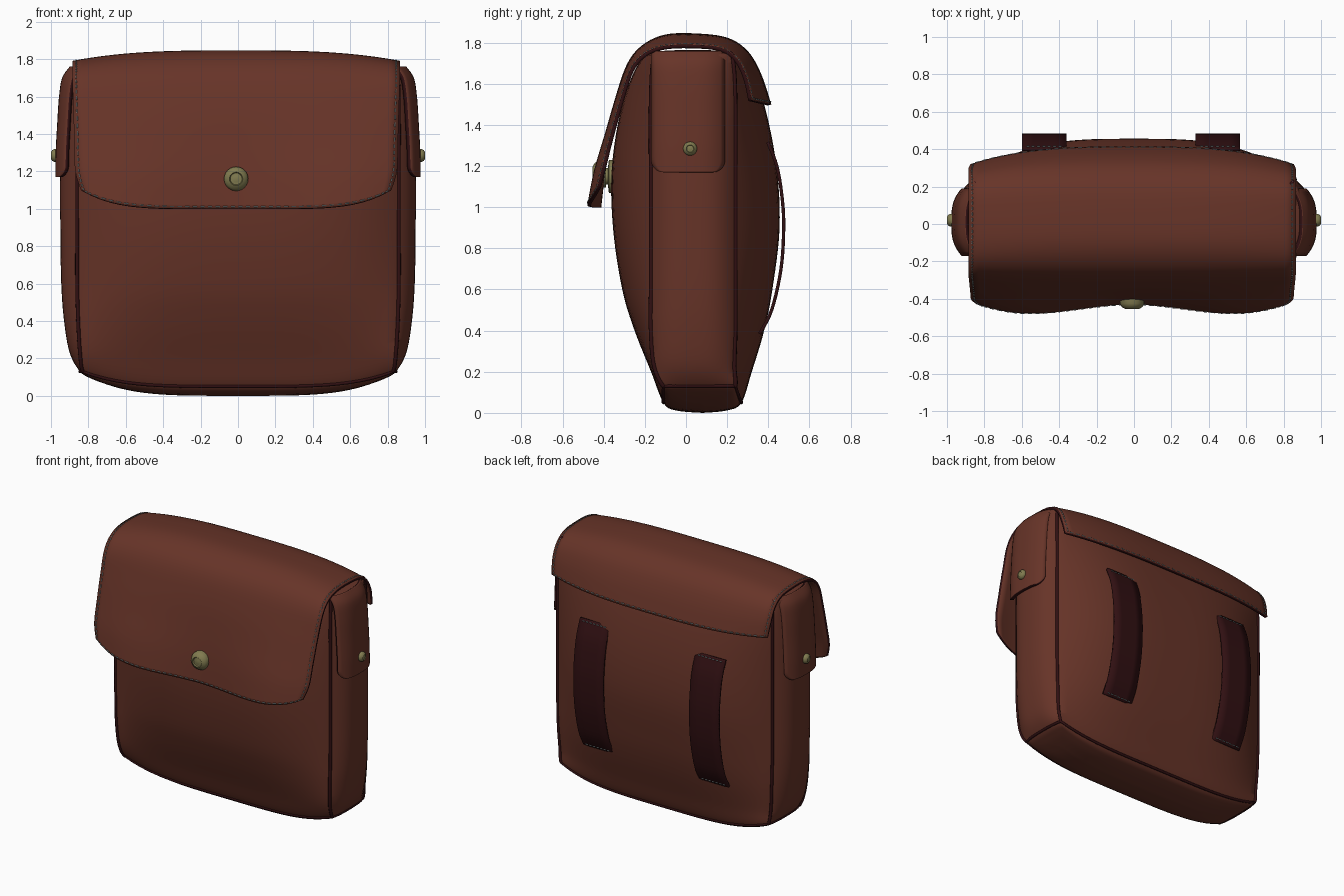
import bpy, math
from mathutils import Vector
import bmesh

if "Cube" in bpy.data.objects:
    bpy.data.objects.remove(bpy.data.objects["Cube"], do_unlink=True)


def material(name, rgb):
    m = bpy.data.materials.new(name)
    m.use_nodes = True
    m.diffuse_color = (*rgb, 1)
    m.node_tree.nodes["Principled BSDF"].inputs["Base Color"].default_value = (*rgb, 1)
    return m


LEATHER = material("brown leather", (0.135, 0.034, 0.021))
DARK = material("dark leather", (0.03, 0.005, 0.006))
BRASS = material("aged brass", (0.22, 0.2, 0.08))
THREAD = material("grey thread", (0.2, 0.23, 0.23))


def sample(rows, t):
    """Smooth interpolation through rows of values, t from 0 to 1."""
    n = len(rows) - 1
    f = min(max(t, 0), 1) * n
    i = min(int(f), n - 1)
    f -= i
    a, b, c, d = (rows[min(max(i + k, 0), n)] for k in (-1, 0, 1, 2))
    return [q + 0.5 * f * (r - p + f * (2 * p - 5 * q + 4 * r - s + f * (3 * (q - r) + s - p)))
            for p, q, r, s in zip(a, b, c, d)]


def finish(ob, angle=40):
    bpy.ops.object.select_all(action='DESELECT')
    ob.select_set(True)
    bpy.context.view_layer.objects.active = ob
    bpy.ops.object.shade_smooth_by_angle(angle=math.radians(angle))
    return ob


def sheet(name, grid, mats, closed=False, thick=0, flip=False):
    """Mesh from a grid of points, optionally thickened inward with a coloured rim."""
    bm = bmesh.new()
    vs = [[bm.verts.new(p) for p in row] for row in grid]
    n = len(grid[0])
    for a, b in zip(vs, vs[1:]):
        for j in range(n if closed else n - 1):
            k = (j + 1) % n
            f = (a[j], a[k], b[k], b[j])
            bm.faces.new(f[::-1] if flip else f)
    if closed:
        bmesh.ops.remove_doubles(bm, verts=bm.verts, dist=0.0005)
        bmesh.ops.recalc_face_normals(bm, faces=bm.faces)
    me = bpy.data.meshes.new(name)
    bm.to_mesh(me)
    bm.free()
    ob = bpy.data.objects.new(name, me)
    bpy.context.collection.objects.link(ob)
    for m in mats:
        me.materials.append(m)
    if thick:
        s = ob.modifiers.new("thickness", 'SOLIDIFY')
        s.thickness, s.offset = thick, -1
        s.material_offset_rim = len(mats) - 1
    return finish(ob)


def tubes(name, paths, radius, mat, cyclic=False):
    cu = bpy.data.curves.new(name, 'CURVE')
    cu.dimensions = '3D'
    cu.bevel_depth, cu.bevel_resolution = radius, 1
    cu.use_fill_caps = True
    for path in paths:
        sp = cu.splines.new('POLY')
        sp.points.add(len(path) - 1)
        for pt, co in zip(sp.points, path):
            pt.co = (*co, 1)
        sp.use_cyclic_u = cyclic
    cu.materials.append(mat)
    ob = bpy.data.objects.new(name, cu)
    bpy.context.collection.objects.link(ob)


def dashes(path, step=0.03):
    """Cut a path into short stitches."""
    out, pos = [], 0
    for a, b in zip(path, path[1:]):
        a, b = Vector(a), Vector(b)
        n = max(1, round((b - a).length / step))
        out += [(a.lerp(b, (i + 0.15) / n), a.lerp(b, (i + 0.7) / n)) for i in range(n)]
    return out


def spread(n):
    return [2 * i / n - 1 for i in range(n + 1)]


# Body: z, seam x, gusset x, front seam y, front mid y, back seam y, back mid y, corner lift
BODY = [
    (0, .70, .70, .08, .08, .08, .08, .06),
    (.012, .78, .785, -.05, -.05, .2, .2, .08),
    (.05, .83, .845, -.11, -.11, .24, .27, .08),
    (.2, .845, .9, -.155, -.17, .235, .32, .03),
    (.4, .855, .93, -.17, -.25, .24, .38, 0),
    (.6, .86, .945, -.17, -.31, .24, .42, 0),
    (.9, .86, .95, -.17, -.355, .24, .455, 0),
    (1.2, .86, .95, -.17, -.36, .24, .44, 0),
    (1.5, .86, .94, -.17, -.31, .24, .38, 0),
    (1.7, .855, .91, -.16, -.23, .23, .3, 0),
    (1.755, .83, .87, -.13, -.15, .2, .22, 0),
    (1.765, .7, .7, .03, .03, .03, .03, 0),
]
SEAM_T = 2 / (len(BODY) - 1)
TOP_T = 10 / (len(BODY) - 1)
NP, NG = 28, 12


def ring(t):
    z, w, s, fe, fm, be, bm_, lift = sample(BODY, t)
    def panel(u, e, m):
        return (w * u, e + (m - e) * (1 - abs(u) ** 3.3), z + lift * u ** 4)
    def gusset(v, side):
        return (side * (w + (s - w) * (1 - abs(v) ** 3)),
                (fe + be) / 2 + (be - fe) / 2 * v, z + lift)
    return ([panel(u, fe, fm) for u in spread(NP)]
            + [gusset(v, 1) for v in spread(NG)[1:-1]]
            + [panel(-u, be, bm_) for u in spread(NP)]
            + [gusset(-v, -1) for v in spread(NG)[1:-1]])


sheet("bag_body", [ring(i / 66) for i in range(67)], [LEATHER], closed=True)

# Piping along the panel seams
corners = (0, NP, NP + NG, 2 * NP + NG)
levels = [SEAM_T + (TOP_T - SEAM_T) * i / 50 for i in range(51)]
tubes("side_seams", [[ring(t)[k] for t in levels] for k in corners], 0.011, DARK)
tubes("bottom_seam", [ring(SEAM_T)], 0.009, DARK, cyclic=True)

# Flap: mid y, mid z, edge y, edge z, half width, ripple, corner lift
FLAP = [
    (.415, 1.5, .32, 1.52, .865, 0, 0),
    (.365, 1.65, .295, 1.63, .875, 0, 0),
    (.3, 1.76, .25, 1.72, .875, 0, 0),
    (.2, 1.825, .17, 1.775, .875, 0, 0),
    (.05, 1.845, .04, 1.79, .875, 0, 0),
    (-.1, 1.84, -.1, 1.785, .875, 0, 0),
    (-.21, 1.79, -.2, 1.75, .875, 0, 0),
    (-.285, 1.7, -.27, 1.67, .875, 0, 0),
    (-.34, 1.54, -.32, 1.52, .87, .005, 0),
    (-.38, 1.35, -.37, 1.34, .865, .02, 0),
    (-.41, 1.17, -.405, 1.17, .86, .04, .03),
    (-.43, 1.0, -.43, 1.0, .83, .05, .1),
]


def flap(u, t):
    ym, zm, ye, ze, w, ripple, lift = sample(FLAP, t)
    k = abs(u) ** 3
    y = ym + (ye - ym) * k - ripple * math.sin(math.pi * abs(u) ** 1.6)
    return Vector((w * u - .01, y, zm + (ze - zm) * k + lift * abs(u) ** 5))


sheet("flap", [[flap(u, i / 55) for u in spread(32)] for i in range(56)],
      [LEATHER, DARK], thick=0.018, flip=True)

# Stitching just inside the flap edge
lo, hi, edge = .012, .99, .978
border = ([flap(edge * u, lo) for u in spread(40)]
          + [flap(edge, lo + (hi - lo) * i / 50) for i in range(51)]
          + [flap(-edge * u, hi) for u in spread(40)]
          + [flap(-edge, hi - (hi - lo) * i / 50) for i in range(51)])
tubes("flap_stitching", dashes(border), 0.004, THREAD)


def stud(name, centre, axis, profile):
    """Turned fitting: profile of radius and height along the axis."""
    q = Vector((0, 0, 1)).rotation_difference(Vector(axis))
    grid = [[Vector(centre) + q @ Vector((r * math.cos(a), r * math.sin(a), h))
             for a in (math.tau * i / 24 for i in range(24))] for r, h in profile]
    sheet(name, grid, [BRASS], closed=True)


def dome(r, h):
    return [(0, -.02), (r, -.02), (r, h * .35), (r * .85, h * .75), (r * .55, h),
            (r * .48, h * .85), (r * .25, h * .85), (0, h)]


stud("front_snap", (-.01, -.41, 1.16), (0, -1, 0), dome(.065, .045))
stud("snap_socket", (-.01, -.35, 1.15), (0, -1, 0), [(0, 0), (.08, 0), (.08, .025), (.04, .03), (.04, .06), (0, .06)])

# Side tabs: z and outer x from top to bottom
TAB = [(1.76, .9), (1.7, .94), (1.6, .957), (1.45, .967), (1.3, .975), (1.17, .977)]
HALF, ROUND = .18, .06
for side, label in ((1, "left"), (-1, "right")):
    grid = []
    for i in range(41):
        z, x = sample(TAB, 1 - (1 - i / 40) ** 1.6)
        cut = max(0, ROUND - (z - TAB[-1][0]))
        half = HALF - ROUND + math.sqrt(ROUND ** 2 - cut ** 2) if cut < ROUND else HALF - ROUND
        grid.append([(side * (x - .055 * abs(v * half / HALF) ** 3), .01 + half * v, z)
                     for v in spread(16)])
    sheet(label + "_side_tab", grid, [LEATHER, DARK], thick=0.022, flip=side > 0)
    stud(label + "_tab_snap", (side * .973, .02, 1.285), (side, 0, 0), dome(.034, .027))

# Belt loops on the back: z and y from top to bottom
LOOP = [(1.32, .405), (1.2, .45), (1.05, .475), (.9, .483), (.7, .47), (.5, .425), (.38, .365)]
for x, label in ((.448, "left"), (-.48, "right")):
    path = [sample(LOOP, i / 30) for i in range(31)]
    sheet(label + "_belt_loop", [[(x + .118 * u, y, z) for u in spread(4)] for z, y in path],
          [DARK], thick=0.016)
    rows = [[(x - .1, y + .003, z), (x + .1, y + .003, z)] for z, y in (path[1], path[-2])]
    tubes(label + "_loop_stitching", [d for r in rows for d in dashes(r)], 0.004, THREAD)
